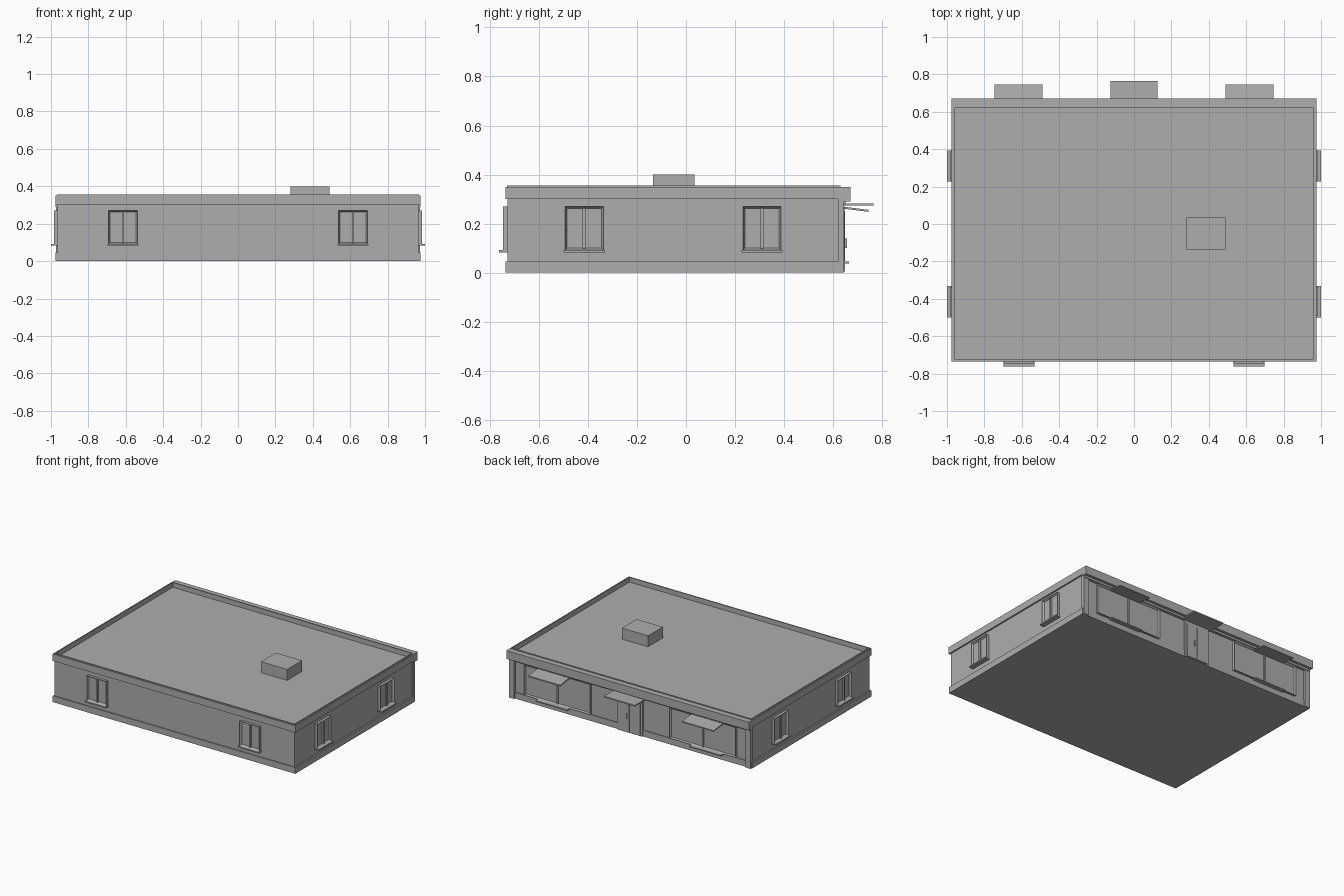
import bpy, bmesh, math
from mathutils import Matrix, Vector

cube = bpy.data.objects.get("Cube")
if cube:
    bpy.data.objects.remove(cube)

GREY = (0.42, 0.42, 0.42, 1)
mat = bpy.data.materials.new("plain grey")
mat.use_nodes = True
mat.diffuse_color = GREY
mat.node_tree.nodes["Principled BSDF"].inputs["Base Color"].default_value = GREY


def finish(name, bm):
    mesh = bpy.data.meshes.new(name)
    bm.to_mesh(mesh)
    bm.free()
    mesh.materials.append(mat)
    obj = bpy.data.objects.new(name, mesh)
    bpy.context.collection.objects.link(obj)
    return obj


def box_mesh(x, y, z):
    bm = bmesh.new()
    bmesh.ops.create_cube(bm, size=1)
    for v in bm.verts:
        v.co = Vector([(r[0] + r[1]) / 2 + c * (r[1] - r[0])
                       for c, r in zip(v.co, (x, y, z))])
    return bm


def box(name, x, y, z, turn=0, droop=0):
    """Box from ranges; droop lowers the -y edge, turn spins it about z."""
    bm = box_mesh(x, y, z)
    for v in bm.verts:
        if v.co.y < sum(y) / 2:
            v.co.z -= droop
    bm.transform(Matrix.Rotation(math.radians(turn), 4, 'Z'))
    return finish(name, bm)


def frame(name, x, z, out, back, width, turn):
    """Rectangular frame standing off a wall, with pane and central mullion."""
    bm = box_mesh(x, (-out, -back), z)
    face = min(bm.faces, key=lambda f: f.calc_center_median().y)
    bmesh.ops.inset_region(bm, faces=[face], thickness=width)
    bmesh.ops.translate(bm, verts=face.verts, vec=(0, (out - back) * 0.6, 0))
    # recess needs its own walls, which the stretched inset ring supplies
    bm.transform(Matrix.Rotation(math.radians(turn), 4, 'Z'))
    finish(name, bm)
    mid = sum(x) / 2
    box(name + "_mullion", (mid - width / 2, mid + width / 2), (-out + 0.002, -back),
        (z[0] + width / 2, z[1] - width / 2), turn)


# Main shell
box("walls", (-0.965, 0.965), (-0.727, 0.63), (0.0, 0.32))
box("plinth", (-0.975, 0.975), (-0.735, 0.636), (0, 0.045))

# Cornice and parapet with a sunken flat roof
def tray(name, x, y, z, rim, depth):
    bm = box_mesh(x, y, z)
    top = max(bm.faces, key=lambda f: f.calc_center_median().z)
    bmesh.ops.inset_region(bm, faces=[top], thickness=rim)
    ext = bmesh.ops.extrude_discrete_faces(bm, faces=[top])
    bmesh.ops.translate(bm, verts=ext["faces"][0].verts, vec=(0, 0, -depth))
    finish(name, bm)


tray("parapet_and_roof", (-0.968, 0.968), (-0.73, 0.63), (0.3, 0.355), 0.012, 0.042)
for s, side in ((-1, "right"), (1, "left")):
    box(f"cornice_{side}", sorted((s * 0.966, s * 0.976)), (-0.735, 0.636), (0.3, 0.35))
box("cornice_front", (-0.976, 0.976), (-0.736, -0.728), (0.3, 0.35))
box("rear_fascia", (-0.975, 0.975), (0.628, 0.67), (0.29, 0.35))
box("rear_ledge", (-0.965, 0.965), (0.628, 0.65), (0.275, 0.29))
box("roof_unit", (0.28, 0.49), (-0.135, 0.035), (0.31, 0.4))

# Paired windows with sills on the front and both sides
for wall, turn, dist, centres in (("front", 0, 0.727, (-0.615, 0.615)),
                                  ("left", 90, 0.965, (-0.415, 0.31)),
                                  ("right", -90, 0.965, (0.415, -0.31))):
    for i, c in enumerate(centres):
        name = f"{wall}_window_{i + 1}"
        frame(name, (c - 0.078, c + 0.078), (0.092, 0.27), dist + 0.02, dist - 0.002, 0.012, turn)
        box(name + "_sill", (c - 0.084, c + 0.084), (-dist - 0.035, -dist + 0.002),
            (0.083, 0.092), turn)

# Rear shop windows, low shelves, sloped awnings and corner piers
for s, side in ((-1, "left"), (1, "right")):
    frame(f"shop_window_{side}", sorted((s * 0.32, s * 0.85)), (0.05, 0.27),
          0.646, 0.628, 0.01, 180)
    span = sorted((s * 0.49, s * 0.745))
    box(f"awning_{side}", span, (-0.745, -0.635), (0.262, 0.27), 180, 0.014)
    box(f"shelf_{side}", span, (-0.665, -0.63), (0.038, 0.046), 180)
    box(f"rear_pier_{side}", sorted((s * 0.93, s * 0.972)), (-0.645, -0.62), (0, 0.3), 180)

# Rear entrance
box("door_canopy", (-0.125, 0.125), (0.63, 0.765), (0.273, 0.282))
box("door_surround", (-0.1, 0.1), (0.628, 0.643), (0, 0.273))
for s, side in ((-1, "right"), (1, "left")):
    box(f"door_leaf_{side}", sorted((s * 0.003, s * 0.085)), (0.64, 0.649), (0.005, 0.25))
box("door_handle", (0.02, 0.028), (0.648, 0.656), (0.1, 0.14))
